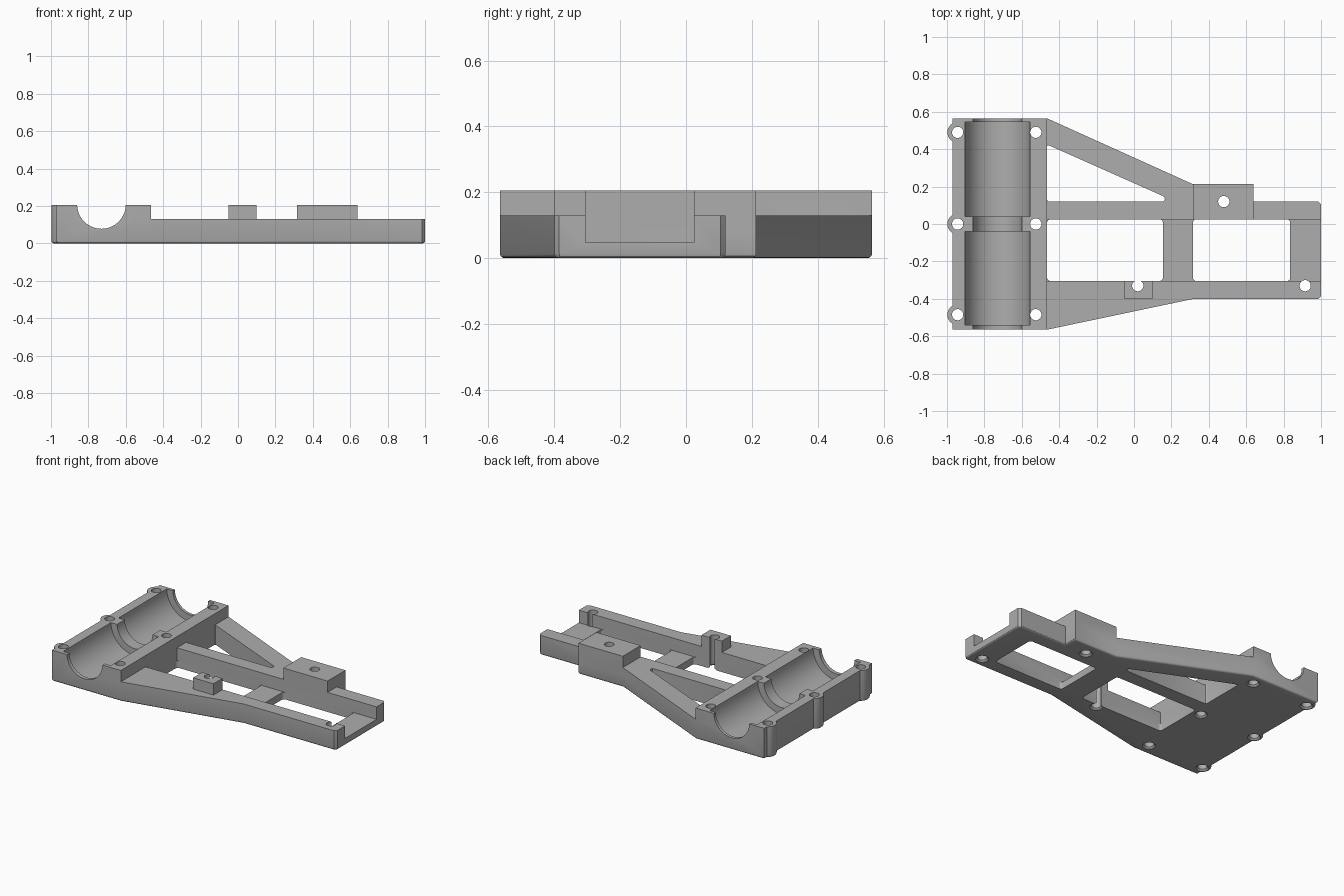
import bpy, bmesh
from math import pi, cos, sin, radians
from mathutils import Matrix

if "Cube" in bpy.data.objects:
    bpy.data.objects.remove(bpy.data.objects["Cube"])

TOP, RAIL, FLOOR = 0.205, 0.13, 0.047

grey = bpy.data.materials.new("plain_grey")
grey.use_nodes = True
grey.diffuse_color = (0.42, 0.42, 0.42, 1)
grey.node_tree.nodes["Principled BSDF"].inputs["Base Color"].default_value = grey.diffuse_color


def finish(name, bm):
    bmesh.ops.recalc_face_normals(bm, faces=bm.faces)
    mesh = bpy.data.meshes.new(name)
    bm.to_mesh(mesh)
    bm.free()
    mesh.materials.append(grey)
    obj = bpy.data.objects.new(name, mesh)
    bpy.context.collection.objects.link(obj)
    return obj


def prism(name, pts, z0, z1, corner=0.0, bottom=0.0):
    """Extrude an outline; optionally round its upright corners or its bottom rim."""
    bm = bmesh.new()
    face = bm.faces.new([bm.verts.new((x, y, z0)) for x, y in pts])
    new = bmesh.ops.extrude_face_region(bm, geom=[face])["geom"]
    for v in new:
        if isinstance(v, bmesh.types.BMVert):
            v.co.z = z1
    bmesh.ops.recalc_face_normals(bm, faces=bm.faces)
    for size, rule in ((corner, lambda a, b: a != b), (bottom, lambda a, b: a == b == z0)):
        if size:
            edges = [e for e in bm.edges if rule(*(round(v.co.z, 4) if abs(v.co.z - z0) > 1e-4
                                                   else z0 for v in e.verts))]
            bmesh.ops.bevel(bm, geom=edges, offset=size, segments=3, profile=0.5, affect='EDGES')
    return finish(name, bm)


def box(name, x0, x1, y0, y1, z0, z1, corner=0.0):
    return prism(name, [(x0, y0), (x1, y0), (x1, y1), (x0, y1)], z0, z1, corner)


def rod(name, r1, r2, depth, matrix, sides=32):
    bm = bmesh.new()
    bmesh.ops.create_cone(bm, cap_ends=True, segments=sides, radius1=r1, radius2=r2,
                          depth=depth, matrix=matrix)
    return finish(name, bm)


def combine(target, tool, operation='DIFFERENCE'):
    mod = target.modifiers.new("combine", 'BOOLEAN')
    mod.operation, mod.object, mod.solver = operation, tool, 'EXACT'
    bpy.context.view_layer.objects.active = target
    bpy.ops.object.modifier_apply(modifier=mod.name)
    bpy.data.objects.remove(tool)


# Outline of the whole bracket, with three screw lobes along the left edge
outline = [(-0.465, -0.565), (0.32, -0.4), (0.985, -0.4), (1, -0.385), (1, 0.105), (0.985, 0.12),
           (0.64, 0.12), (0.64, 0.213), (0.315, 0.213), (-0.465, 0.565), (-0.97, 0.565)]
LOBE_X, ROWS = -0.943, (0.49, 0.0, -0.485)
for cy in ROWS:
    for i in range(11):
        a = radians(120 + 12 * i)
        outline.append((LOBE_X + 0.055 * cos(a), cy + 0.055 * sin(a)))
outline.append((-0.97, -0.565))
bracket = prism("bearing_bracket", outline, 0, TOP, bottom=0.013)

# Lower the arms, then put the raised screw bosses back
combine(bracket, box("arm_clearance", -0.465, 1.2, -0.8, 0.8, RAIL, 0.4))
combine(bracket, box("rear_boss", 0.315, 0.64, 0.025, 0.213, 0.08, TOP), 'UNION')
combine(bracket, box("front_boss", -0.05, 0.1, -0.4, -0.305, 0.08, TOP), 'UNION')

# Channel between the rails, leaving two thin cross bars
combine(bracket, box("channel", -0.465, 1.2, -0.305, 0.025, FLOOR, 0.4))
for x0, x1 in ((-0.465, 0.155), (0.315, 0.835)):
    combine(bracket, box("window", x0, x1, -0.305, 0.025, -0.1, 0.12, corner=0.018))

# Triangular window beside the slanted arm
tri = [(-0.465, 0.12), (0.165, 0.12), (0.165, 0.145), (-0.465, 0.425)]
combine(bracket, prism("arm_window", tri, -0.1, 0.2, corner=0.012))

# Bearing trough: narrow full-length shaft channel and two wide seats
lying = Matrix.Rotation(pi / 2, 4, 'X')
for r, y0, y1 in ((0.13, -0.7, 0.7), (0.175, 0.04, 0.545), (0.175, -0.54, -0.04)):
    place = Matrix.Translation((-0.73, (y0 + y1) / 2, TOP + 0.003)) @ lying
    combine(bracket, rod("trough", r, r, y1 - y0, place, 64))

# Screw holes with a small flare underneath
holes = [(x, y) for x in (LOBE_X, -0.525) for y in ROWS]
holes += [(0.02, -0.33), (0.48, 0.12), (0.915, -0.33)]
for x, y in holes:
    combine(bracket, rod("screw_hole", 0.03, 0.03, 0.6, Matrix.Translation((x, y, 0.1))))
    combine(bracket, rod("hole_flare", 0.046, 0.026, 0.02, Matrix.Translation((x, y, 0.004))))

# Smooth curved walls, keep machined edges crisp
bpy.ops.object.select_all(action='DESELECT')
bracket.select_set(True)
bpy.context.view_layer.objects.active = bracket
bpy.ops.object.shade_smooth_by_angle(angle=radians(30))
